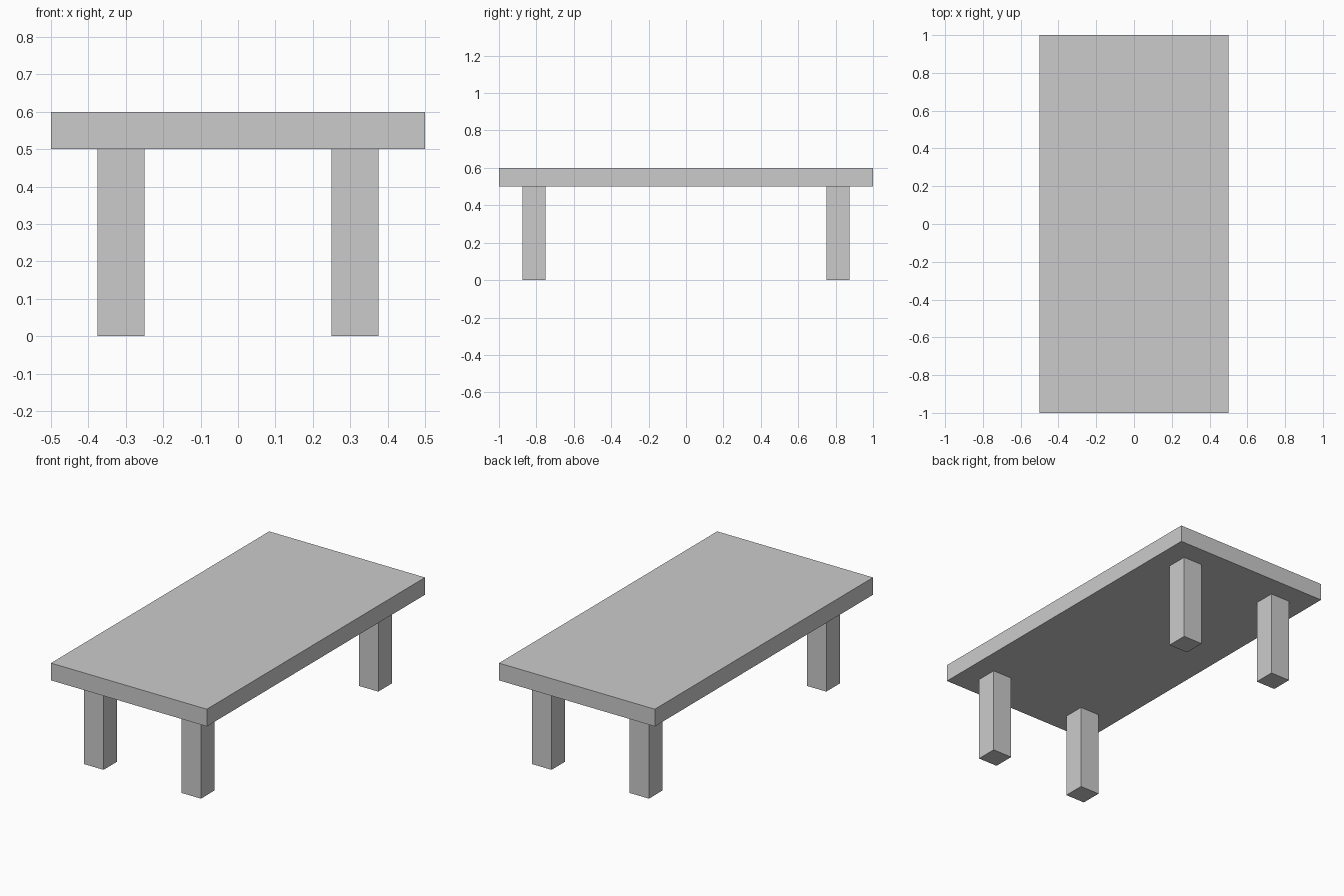
import bpy

if "Cube" in bpy.data.objects:
    bpy.data.objects.remove(bpy.data.objects["Cube"])


def box(name, lo, hi):
    """Axis-aligned box between two corners."""
    centre = [(a + b) / 2 for a, b in zip(lo, hi)]
    bpy.ops.mesh.primitive_cube_add(size=1, location=centre)
    obj = bpy.context.object
    obj.name = name
    obj.scale = [b - a for a, b in zip(lo, hi)]
    bpy.ops.object.transform_apply(location=True, rotation=False, scale=True)
    return obj


# Flat slab top
box("table_top", (-0.5, -1.0, 0.5), (0.5, 1.0, 0.6))

# One square leg, mirrored to all four corners
legs = box("table_legs", (0.25, 0.75, 0.0), (0.375, 0.875, 0.5))
mirror = legs.modifiers.new("four_corners", 'MIRROR')
mirror.use_axis = (True, True, False)
mirror.use_mirror_merge = False
